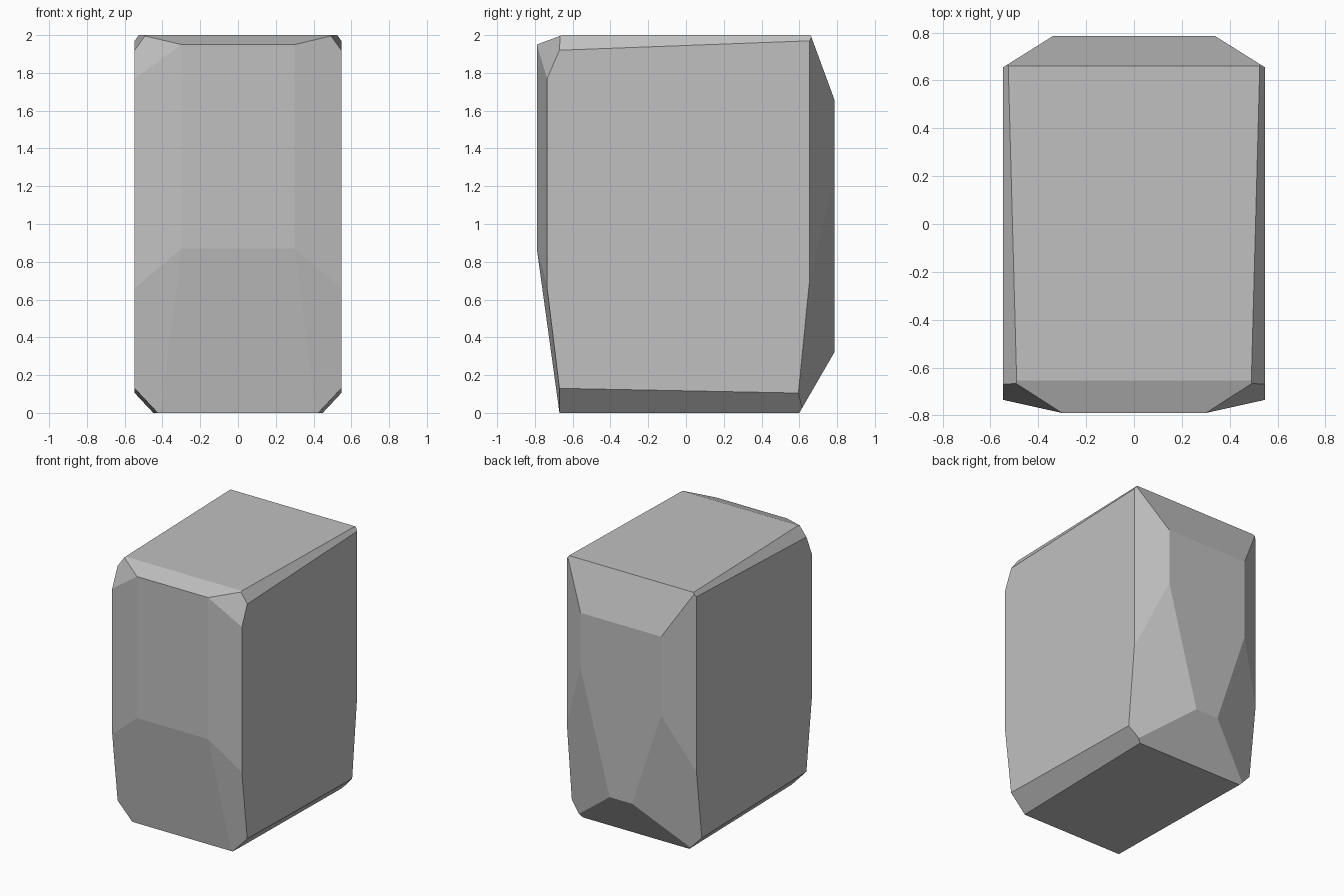
import bpy, bmesh
from mathutils import Vector

cube = bpy.data.objects.get("Cube")
if cube:
    bpy.data.objects.remove(cube, do_unlink=True)

X, FRONT, BACK, TOP = 0.547, -0.79, 0.785, 2.0
CENTRE = Vector((0, 0, 1))

# Rough block
bm = bmesh.new()
bmesh.ops.create_cube(bm, size=1)
for v in bm.verts:
    v.co = (X if v.co.x > 0 else -X,
            BACK if v.co.y > 0 else FRONT,
            TOP if v.co.z > 0 else 0)


def chip(a, b, c):
    """Slice away everything beyond the plane through three points and cap it."""
    a, b, c = Vector(a), Vector(b), Vector(c)
    normal = (b - a).cross(c - a).normalized()
    if normal.dot(CENTRE - a) > 0:
        normal = -normal
    geom = bm.verts[:] + bm.edges[:] + bm.faces[:]
    bmesh.ops.bisect_plane(bm, geom=geom, dist=1e-5, plane_co=a,
                           plane_no=normal, clear_outer=True)
    rim = [e for e in bm.edges if e.is_boundary]
    if rim:
        bmesh.ops.holes_fill(bm, edges=rim, sides=0)


def edge_chip(y1, z1, y2, z2):
    """Bevel running the full width of the block."""
    chip((-1, y1, z1), (1, y1, z1), (1, y2, z2))


# Bevels across the front and back
edge_chip(-0.655, TOP, FRONT, 1.95)
edge_chip(FRONT, 0.87, -0.67, 0)
edge_chip(0.66, TOP, BACK, 1.66)
edge_chip(BACK, 0.32, 0.60, 0)

# Facets repeated on both sides; the low back corners differ slightly
for s, back_high, back_low in ((1, 1.24, 0.71), (-1, 1.06, 0.63)):
    x = s * X
    # upright corners
    chip((s * 0.30, FRONT, 0), (s * 0.30, FRONT, 1), (x, -0.735, 1))
    chip((s * 0.34, BACK, 0), (s * 0.34, BACK, 1), (x, 0.655, 1))
    # low and high front corners
    chip((s * 0.30, FRONT, 0.87), (x, -0.735, 0.66), (x, -0.67, 0.13))
    chip((s * 0.30, FRONT, 1.95), (x, -0.735, 1.77), (x, -0.67, 1.92))
    # low back corner
    chip((s * 0.34, BACK, back_high), (x, 0.655, back_low), (s * 0.095, BACK, 0.32))
    # long side bevels, bottom and top
    chip((x, -0.67, 0.13), (x, 0.60, 0.105), (s * 0.425, -0.67, 0))
    chip((x, -0.67, 1.92), (x, 0.66, 1.97), (s * 0.49, -0.67, TOP))

bmesh.ops.recalc_face_normals(bm, faces=bm.faces[:])
mesh = bpy.data.meshes.new("stone_block")
bm.to_mesh(mesh)
bm.free()

# Plain grey stone
stone = bpy.data.materials.new("grey_stone")
stone.use_nodes = True
grey = (0.53, 0.53, 0.53, 1)
stone.diffuse_color = grey
stone.node_tree.nodes["Principled BSDF"].inputs["Base Color"].default_value = grey
mesh.materials.append(stone)

block = bpy.data.objects.new("stone_block", mesh)
bpy.context.collection.objects.link(block)
